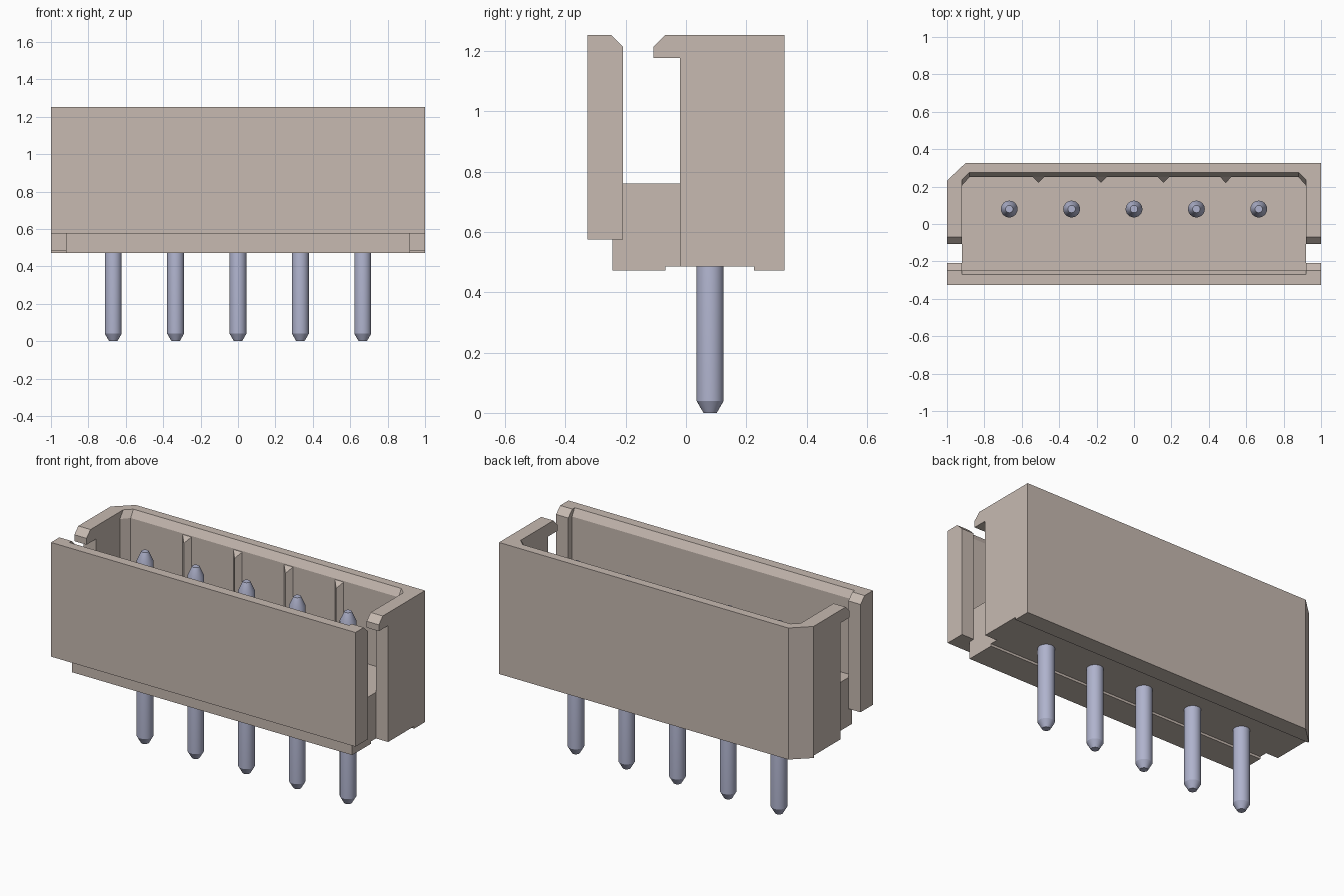
import bpy, bmesh, math
from mathutils import Vector

cube = bpy.data.objects.get("Cube")
if cube:
    bpy.data.objects.remove(cube, do_unlink=True)


def material(name, rgb):
    m = bpy.data.materials.new(name)
    m.use_nodes = True
    m.diffuse_color = (*rgb, 1)
    bsdf = next(n for n in m.node_tree.nodes if n.type == 'BSDF_PRINCIPLED')
    bsdf.inputs["Base Color"].default_value = (*rgb, 1)
    return m


BEIGE = material("warm beige plastic", (0.57, 0.49, 0.44))
METAL = material("blue grey metal", (0.43, 0.45, 0.61))


def finish(name, bm, mat):
    bmesh.ops.recalc_face_normals(bm, faces=bm.faces)
    me = bpy.data.meshes.new(name)
    bm.to_mesh(me)
    bm.free()
    me.materials.append(mat)
    ob = bpy.data.objects.new(name, me)
    bpy.context.collection.objects.link(ob)
    return ob


def loft(name, rings, mat, bevel_corner=False):
    """Skin matching rings of points and cap both ends."""
    bm = bmesh.new()
    vs = [[bm.verts.new(p) for p in ring] for ring in rings]
    n = len(rings[0])
    for a, b in zip(vs, vs[1:]):
        for i in range(n):
            j = (i + 1) % n
            bm.faces.new((a[i], a[j], b[j], b[i]))
    bm.faces.new(vs[0])
    bm.faces.new(vs[-1])
    if bevel_corner:
        # slice off the vertical rear corner on the -x end
        bmesh.ops.bisect_plane(bm, geom=bm.verts[:] + bm.edges[:] + bm.faces[:],
                               plane_co=(-0.9, BACK, 0), clear_outer=True,
                               plane_no=Vector((-0.094, 0.1, 0)).normalized())
        bmesh.ops.holes_fill(bm, edges=[e for e in bm.edges if e.is_boundary])
    return finish(name, bm, mat)


def extrude_x(name, profile, x0, x1, bevel_corner=False):
    return loft(name, [[(x, y, z) for y, z in profile] for x in (x0, x1)],
                BEIGE, bevel_corner)


# Main dimensions
BACK, TOP, FLOOR, FOOT, RECESS = 0.326, 1.253, 0.76, 0.472, 0.486
INNER, OUTER, LIP = 0.92, 1.0, 1.21

# Shell: front wall, floor, feet and back wall in one section
shell = [(-BACK, 0.575), (-0.243, 0.575), (-0.243, FOOT), (-0.068, FOOT),
         (-0.068, RECESS), (0.225, RECESS), (0.225, FOOT), (BACK, FOOT),
         (BACK, TOP), (0.275, TOP), (0.25, LIP), (0.25, FLOOR),
         (-0.245, FLOOR), (-0.245, LIP), (-0.27, TOP), (-BACK, TOP)]
extrude_x("housing_shell", shell, -INNER, INNER, True)

# Side walls with a hook at the top, and the posts facing them
side = [(-0.02, RECESS), (0.225, RECESS), (0.225, FOOT), (BACK, FOOT),
        (BACK, TOP), (-0.07, TOP), (-0.107, 1.215), (-0.107, 1.177), (-0.02, 1.177)]
post = [(-BACK, 0.575), (-0.209, 0.575), (-0.209, 1.215), (-0.248, TOP), (-BACK, TOP)]
for s, label in ((1, "left"), (-1, "right")):
    extrude_x(label + "_side_wall", side, s * INNER, s * OUTER, s < 0)
    extrude_x(label + "_front_post", post, s * INNER, s * OUTER)
    # Angled fill in the rear inner corner, flaring at the lip
    low = [(s * INNER, 0.205), (s * 0.88, 0.25), (s * INNER, 0.25)]
    high = [(s * INNER, 0.237), (s * 0.88, 0.275), (s * INNER, 0.275)]
    loft(label + "_corner_fill",
         [[(x, y, z) for x, y in tri]
          for tri, z in ((low, FLOOR), (low, LIP), (high, TOP))], BEIGE)

# Pointed ribs on the inside of the back wall
for i in range(4):
    x = -0.51 + i * 0.3335
    rings = [[(x - 0.03, 0.251, zb), (x, y, zt), (x + 0.03, 0.251, zb)]
             for y, zb, zt in ((0.22, FLOOR, FLOOR), (0.22, LIP - 0.005, 1.17))]
    loft(f"rib_{i + 1}", rings, BEIGE)

# Round pins with tapered tips
pin = [(0.022, 0.0), (0.045, 0.04), (0.045, 1.08), (0.02, 1.135)]
SEG = 24
for i in range(5):
    cx, cy = (i - 2) * 0.3335, 0.08
    rings = [[(cx + r * math.cos(2 * math.pi * k / SEG),
               cy + r * math.sin(2 * math.pi * k / SEG), z) for k in range(SEG)]
             for r, z in pin]
    ob = loft(f"pin_{i + 1}", rings, METAL)
    bpy.ops.object.select_all(action='DESELECT')
    ob.select_set(True)
    bpy.context.view_layer.objects.active = ob
    bpy.ops.object.shade_smooth_by_angle(angle=math.radians(25))
